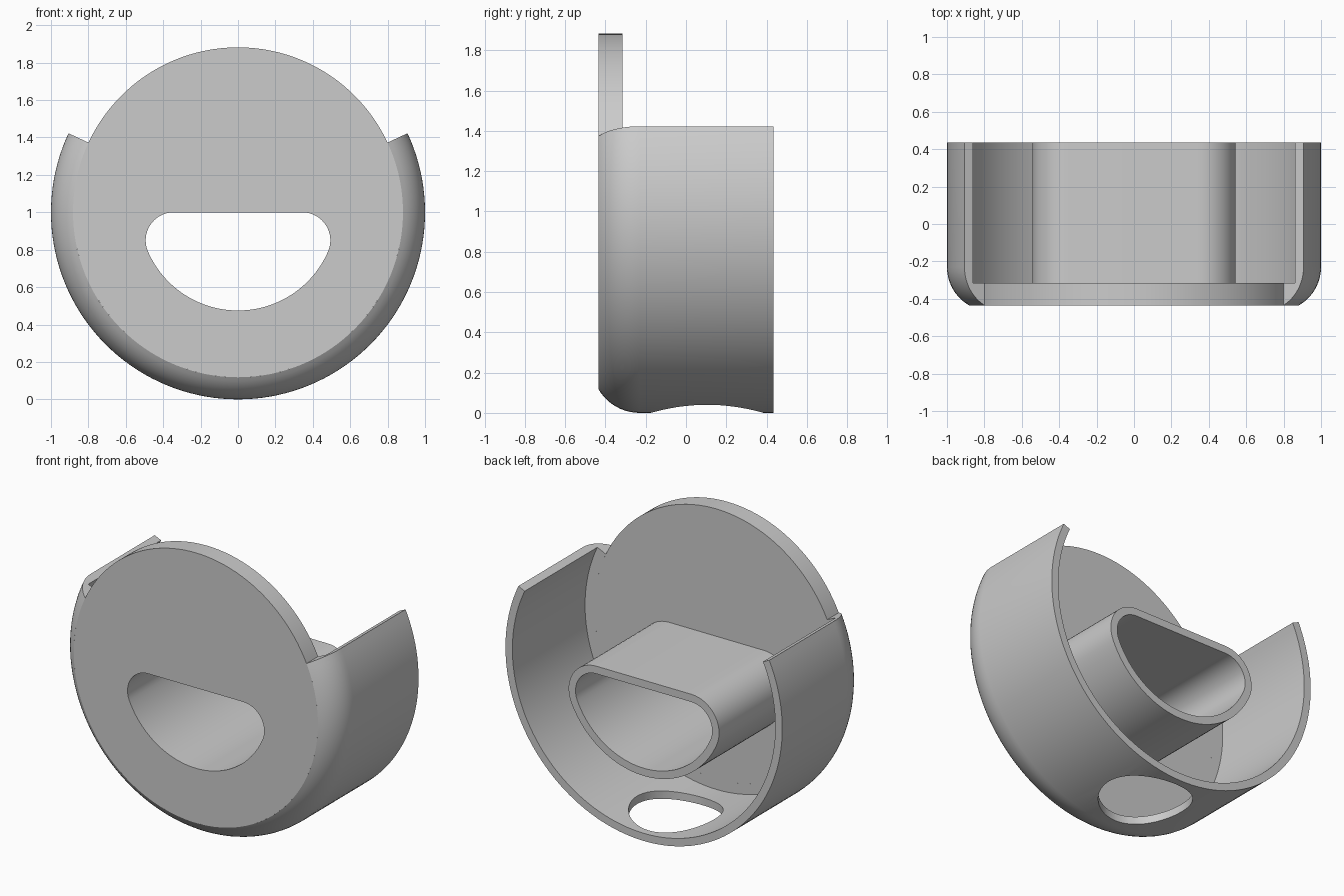
import bpy, bmesh
from math import pi, sin, cos, asin, sqrt, radians
from mathutils import Matrix, Vector

cube = bpy.data.objects.get("Cube")
if cube:
    bpy.data.objects.remove(cube, do_unlink=True)

FRONT, BACK = -0.435, 0.435
PLATE_BACK = -0.315
CENTRE_Z = 1.0
DISC_R, OUTER_R, INNER_R = 0.882, 1.0, 0.95
CUT = radians(25)            # the open rim ends this far above horizontal

grey = bpy.data.materials.new("plain grey")
grey.use_nodes = True
colour = (0.6, 0.6, 0.6, 1)
grey.diffuse_color = colour
grey.node_tree.nodes["Principled BSDF"].inputs["Base Color"].default_value = colour


def arc(cx, cy, r, a0, a1, n):
    return [(cx + r * cos(a0 + (a1 - a0) * i / n),
             cy + r * sin(a0 + (a1 - a0) * i / n)) for i in range(n + 1)]


def add_object(name, bm):
    bmesh.ops.remove_doubles(bm, verts=bm.verts, dist=1e-5)
    bmesh.ops.recalc_face_normals(bm, faces=bm.faces)
    mesh = bpy.data.meshes.new(name)
    bm.to_mesh(mesh)
    bm.free()
    mesh.materials.append(grey)
    obj = bpy.data.objects.new(name, mesh)
    bpy.context.collection.objects.link(obj)
    return obj


def smooth(obj):
    bpy.ops.object.select_all(action='DESELECT')
    obj.select_set(True)
    bpy.context.view_layer.objects.active = obj
    bpy.ops.object.shade_smooth_by_angle(angle=radians(30))


def extrude_outlines(name, outlines, y0, y1):
    """Fill outlines (inner ones become holes) and extrude them along y."""
    curve = bpy.data.curves.new(name + " outline", 'CURVE')
    curve.dimensions = '2D'
    curve.fill_mode = 'BOTH'
    curve.extrude = (y1 - y0) / 2
    for pts in outlines:
        spline = curve.splines.new('POLY')
        spline.points.add(len(pts) - 1)
        for point, (x, z) in zip(spline.points, pts):
            point.co = (x, z, 0, 1)
        spline.use_cyclic_u = True
    helper = bpy.data.objects.new(name + " outline", curve)
    bpy.context.collection.objects.link(helper)
    graph = bpy.context.evaluated_depsgraph_get()
    filled = bpy.data.meshes.new_from_object(helper.evaluated_get(graph))
    bm = bmesh.new()
    bm.from_mesh(filled)
    bpy.data.objects.remove(helper, do_unlink=True)
    bpy.data.meshes.remove(filled)
    bm.transform(Matrix.Translation((0, (y0 + y1) / 2, CENTRE_Z))
                 @ Matrix.Rotation(pi / 2, 4, 'X'))
    obj = add_object(name, bm)
    smooth(obj)
    return obj


def half_round(grow):
    """Half disc, flat side up, with rounded corners, grown outwards."""
    r, corner = 0.525 + grow, 0.15 + grow
    cx, cz = sqrt(0.375 ** 2 - 0.15 ** 2), -0.15
    a = asin(0.15 / 0.375)
    return (arc(cx, cz, corner, pi / 2, -a, 16)
            + arc(0, 0, r, -a, a - pi, 48)[1:-1]
            + arc(-cx, cz, corner, pi + a, pi / 2, 16))


# Front disc with the opening, and the tube behind it
circle = arc(0, 0, DISC_R, 0, 2 * pi, 128)[:-1]
extrude_outlines("front_disc", [circle, half_round(0)], FRONT, PLATE_BACK)
extrude_outlines("opening_tube", [half_round(0.05), half_round(0)], PLATE_BACK, BACK)

# Open shell: section of (radius, y) swept around the lower part
run, drop = 0.205, OUTER_R - DISC_R
fillet = (run ** 2 + drop ** 2) / (2 * drop)
section = arc(OUTER_R - fillet, FRONT + run, fillet, -asin(run / fillet), 0, 10)
section += [(OUTER_R, BACK), (INNER_R, BACK), (INNER_R, PLATE_BACK), (DISC_R, PLATE_BACK)]

bm = bmesh.new()
STEPS = 92
rings = []
for i in range(STEPS + 1):
    t = pi - CUT + (pi + 2 * CUT) * i / STEPS
    rings.append([bm.verts.new((r * cos(t), y, CENTRE_Z + r * sin(t))) for r, y in section])
for a, b in zip(rings, rings[1:]):
    for j in range(len(section)):
        k = (j + 1) % len(section)
        bm.faces.new((a[j], a[k], b[k], b[j]))
bm.faces.new(rings[0])
bm.faces.new(rings[-1])
shell = add_object("shell", bm)

# Round hole through the bottom of the shell
bm = bmesh.new()
bmesh.ops.create_cone(bm, cap_ends=True, segments=64, radius1=0.28, radius2=0.28,
                      depth=0.5, matrix=Matrix.Translation(Vector((0, 0.105, 0.05))))
cutter = add_object("hole_cutter", bm)
cutter.hide_render = True
cut = shell.modifiers.new("bottom hole", 'BOOLEAN')
cut.operation = 'DIFFERENCE'
cut.solver = 'EXACT'
cut.object = cutter
bpy.ops.object.select_all(action='DESELECT')
shell.select_set(True)
bpy.context.view_layer.objects.active = shell
bpy.ops.object.modifier_apply(modifier=cut.name)
bpy.data.objects.remove(cutter, do_unlink=True)
smooth(shell)
